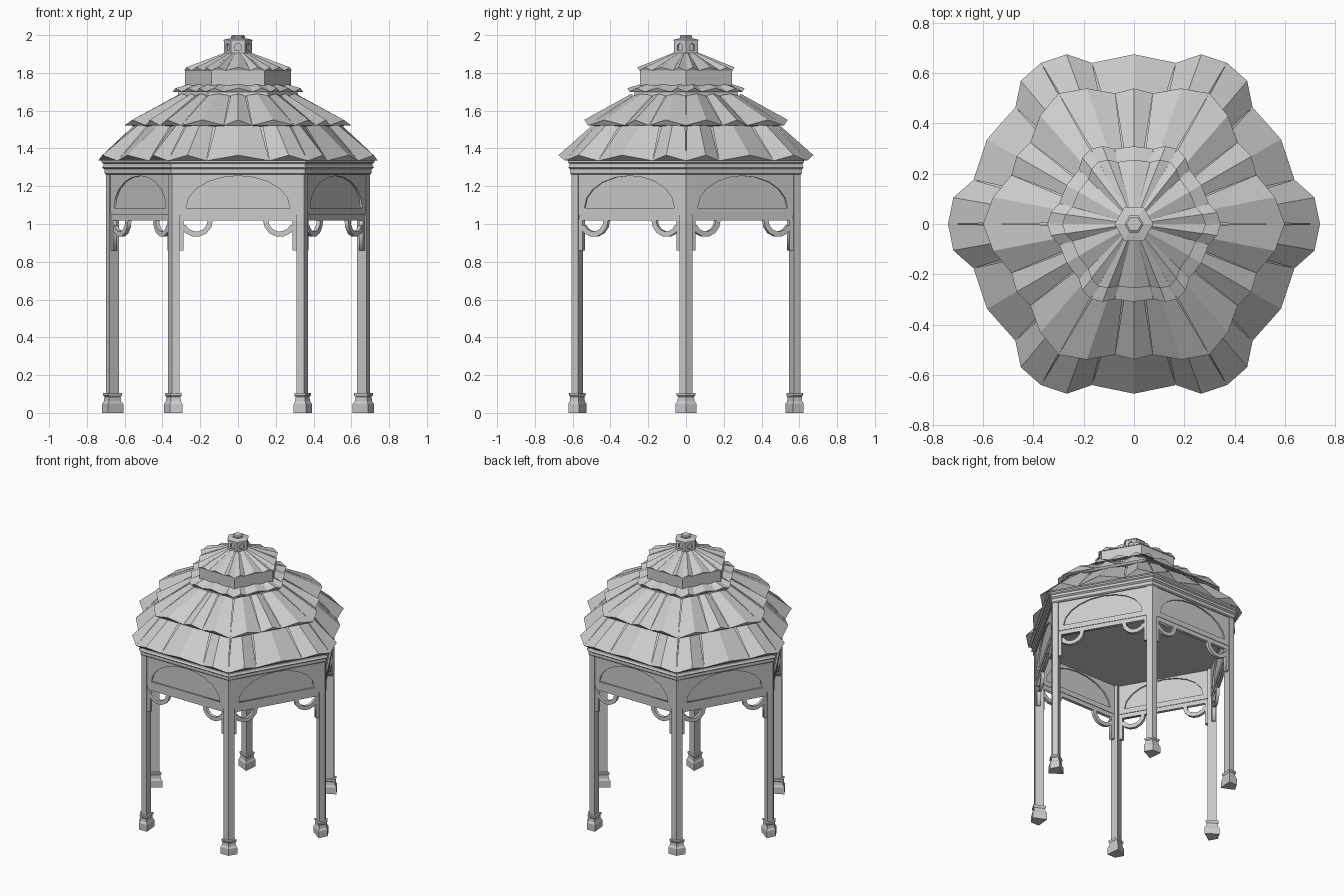
import bpy, bmesh
from math import pi, sin, cos, sqrt, radians
from mathutils import Matrix, Vector

if "Cube" in bpy.data.objects:
    bpy.data.objects.remove(bpy.data.objects["Cube"])

C = sqrt(3) / 2
HEX = [(cos(k * pi / 3), sin(k * pi / 3)) for k in range(6)]


def link(name, mesh, matrix=Matrix()):
    ob = bpy.data.objects.new(name, mesh)
    bpy.context.collection.objects.link(ob)
    ob.matrix_world = matrix
    return ob


def finish(name, bm):
    bmesh.ops.recalc_face_normals(bm, faces=bm.faces)
    me = bpy.data.meshes.new(name)
    bm.to_mesh(me)
    bm.free()
    return me


def loft(name, section, levels, cx=0.0):
    """Stack scaled copies of a section (scaled about cx) at given heights."""
    bm = bmesh.new()
    rings = [[bm.verts.new((cx + (x - cx) * s, y * s, z)) for x, y in section]
             for s, z in levels]
    n = len(section)
    for a, b in zip(rings, rings[1:]):
        for i in range(n):
            bm.faces.new((a[i], a[(i + 1) % n], b[(i + 1) % n], b[i]))
    bm.faces.new(rings[0][::-1])
    bm.faces.new(rings[-1])
    return finish(name, bm)


def plate(name, loops, thickness):
    """Flat cut-out with optional holes, drawn in x/z and extruded along y."""
    cu = bpy.data.curves.new(name, 'CURVE')
    cu.dimensions = '2D'
    cu.fill_mode = 'BOTH'
    cu.extrude = thickness / 2
    for pts in loops:
        sp = cu.splines.new('POLY')
        sp.points.add(len(pts) - 1)
        for p, (x, z) in zip(sp.points, pts):
            p.co = (x, z, 0, 1)
        sp.use_cyclic_u = True
    tmp = link(name + "_tmp", cu)
    dg = bpy.context.evaluated_depsgraph_get()
    me = bpy.data.meshes.new_from_object(tmp.evaluated_get(dg))
    me.transform(Matrix.Rotation(pi / 2, 4, 'X'))
    bpy.data.objects.remove(tmp)
    me.name = name
    return me


def rect(x0, x1, z0, z1):
    return [(x0, z0), (x1, z0), (x1, z1), (x0, z1)]


def arch(rx, z0, spring, rise, n=10):
    pts = [(rx * cos(pi * i / n), spring + rise * sin(pi * i / n)) for i in range(n + 1)]
    return pts if spring == z0 else [(-rx, z0), (rx, z0)] + pts


def six(name, mesh, dist=0.0):
    """Repeat a part around the six sides; dist pushes it out from the centre."""
    for k in range(6):
        link(f"{name}_{k + 1}", mesh, Matrix.Rotation(k * pi / 3, 4, 'Z')
             @ Matrix.Translation((0, -dist, 0)))


# Corner posts with stepped bases
kite = [(0.70, 0), (0.68, 0.035), (0.63, 0), (0.68, -0.035)]
six("post", loft("post", kite, [
    (1.6, 0), (1.6, 0.048), (1.3, 0.062), (1.22, 0.085), (1.42, 0.092),
    (1.42, 0.104), (1, 0.106), (1, 1.265)], 0.668))

# Arched side panels: frame, recessed infill and beam
six("panel_frame", plate("panel_frame", [rect(-0.315, 0.315, 1.048, 1.27),
                                         arch(0.275, 1.085, 1.085, 0.17)], 0.03), 0.585)
six("panel_infill", plate("panel_infill", [rect(-0.29, 0.29, 1.07, 1.265)], 0.01), 0.585)
six("beam", plate("beam", [rect(-0.315, 0.315, 1.018, 1.05)], 0.022), 0.585)

# Curved brackets with hanging plates beside the posts
angs = [radians(205 + 155 * i / 6) for i in range(7)]
band = [(-0.222 + r * cos(a), 1.022 + r * sin(a))
        for r, seq in ((0.09, angs), (0.062, angs[::-1])) for a in seq]
for side, s in (("left", 1), ("right", -1)):
    six("bracket_" + side, plate("bracket", [[(s * x, z) for x, z in band]], 0.022), 0.585)
    six("hanger_" + side, plate("hanger", [
        [(s * x, z) for x, z in rect(-0.325, -0.288, 0.86, 1.02)]], 0.026), 0.585)

# Cornice and ceiling
link("cornice", loft("cornice", HEX, [
    (0.70, 1.262), (0.708, 1.268), (0.708, 1.29), (0.72, 1.298), (0.712, 1.308),
    (0.712, 1.32), (0.722, 1.326), (0.722, 1.338)]))

# Roof core under the tiles, with the two drums
link("roof_core", loft("roof_core", HEX, [
    (0.715, 1.335), (0.54, 1.515), (0.57, 1.522), (0.32, 1.672), (0.315, 1.70),
    (0.33, 1.702), (0.28, 1.733), (0.28, 1.812), (0.265, 1.813), (0.07, 1.904)]))


def tiles(name, r0, z0, r1, z1, split, lift0, lift1):
    """Three ridged tiles on each side, between vertex radii r0 and r1."""
    bm = bmesh.new()
    n = Vector((0, -(z1 - z0), (r0 - r1) * C)).normalized()

    def pt(r, z, u, lift=0.0):
        return bm.verts.new(Vector((u * r / 2, -r * C, z)) + n * lift)

    for u0, u1 in ((-1, -split), (-split, split), (split, 1)):
        m = (u0 + u1) / 2
        t0, t1 = m + (u0 - m) * 0.93, m + (u1 - m) * 0.93
        a, b, c = pt(r0, z0, u0), pt(r0, z0, m, lift0), pt(r0, z0, u1)
        d, e, f = pt(r1, z1, t0), pt(r1, z1, m, lift1), pt(r1, z1, t1)
        for face in ((a, b, e, d), (b, c, f, e), (a, c, b), (d, e, f), (a, d, f, c)):
            bm.faces.new(face)
    six(name, finish(name, bm))


# Four tiers of tiles
tiles("lower_tiles", 0.74, 1.335, 0.555, 1.52, 0.45, 0.045, 0.012)
tiles("middle_tiles", 0.60, 1.522, 0.325, 1.68, 0.25, 0.035, 0.012)
tiles("collar_tiles", 0.345, 1.70, 0.275, 1.733, 0.45, 0.022, 0.008)
tiles("upper_tiles", 0.285, 1.812, 0.068, 1.905, 0.45, 0.02, 0.004)

# Lantern finial with arched niches and cap
link("lantern_core", loft("lantern_core", HEX, [(0.062, 1.89), (0.062, 1.97)]))
six("lantern_side", plate("lantern_side", [rect(-0.036, 0.036, 1.895, 1.972),
                                           arch(0.016, 1.918, 1.94, 0.016, 6)], 0.01), 0.0585)
link("lantern_cap", loft("lantern_cap", HEX, [
    (0.077, 1.968), (0.077, 1.975), (0.045, 1.982), (0.036, 1.984),
    (0.038, 1.995), (0.03, 2.0)]))
